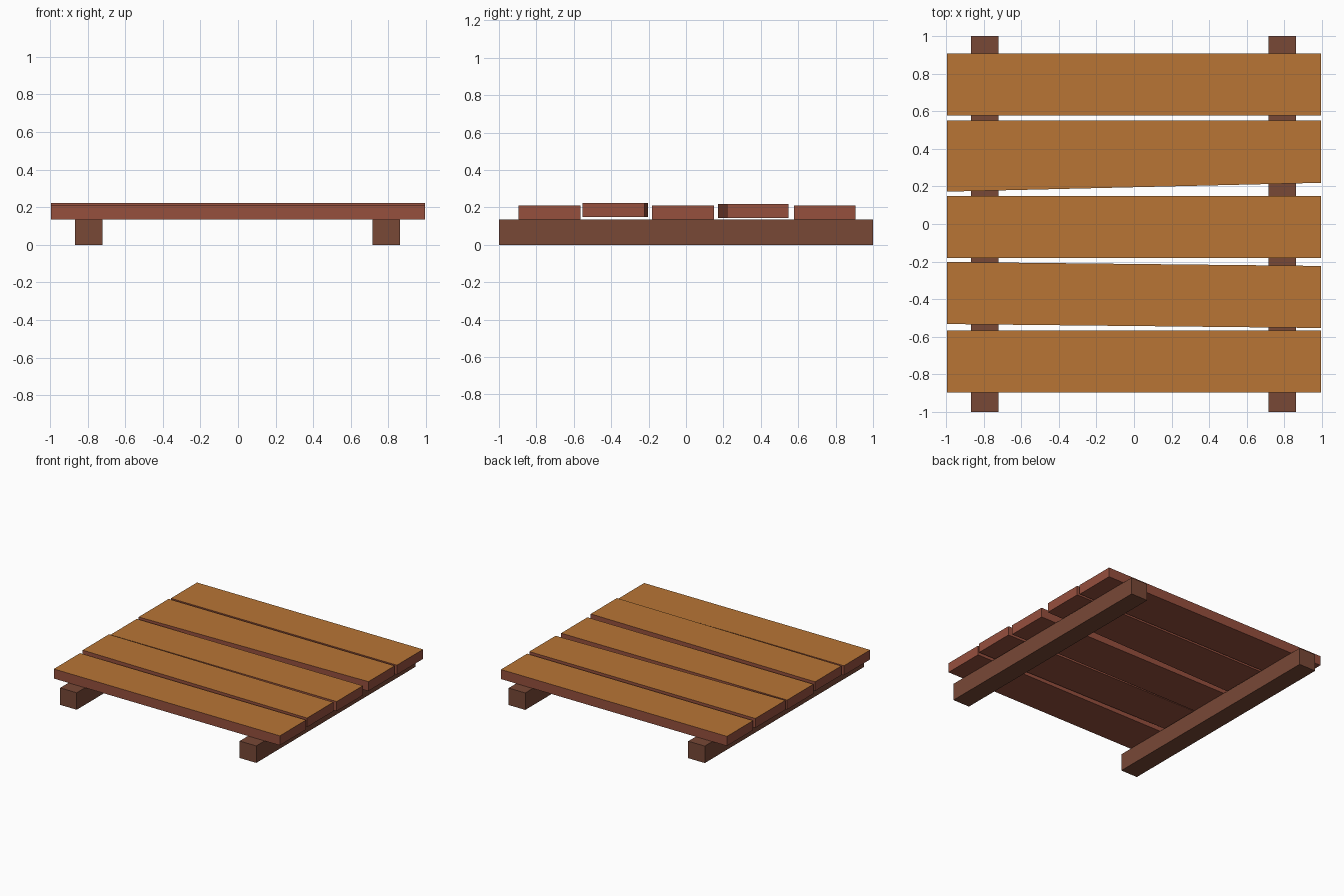
import bpy, bmesh

if "Cube" in bpy.data.objects:
    bpy.data.objects.remove(bpy.data.objects["Cube"])


def material(name, rgb):
    m = bpy.data.materials.new(name)
    m.diffuse_color = (*rgb, 1)
    m.use_nodes = True
    m.node_tree.nodes["Principled BSDF"].inputs["Base Color"].default_value = m.diffuse_color
    return m


TOP = material("orange wood", (0.479, 0.178, 0.036))
SIDE = material("red brown wood", (0.305, 0.080, 0.048))
BEAM = material("dark brown wood", (0.188, 0.065, 0.037))


def board(name, x0, x1, left, right, z0, z1, mats):
    """Box whose y range may differ at its left and right ends."""
    bm = bmesh.new()
    outline = [(x0, left[0]), (x1, right[0]), (x1, right[1]), (x0, left[1])]
    base = bm.faces.new([bm.verts.new((x, y, z0)) for x, y in outline])
    ext = bmesh.ops.extrude_face_region(bm, geom=[base], use_keep_orig=True)
    verts = [g for g in ext["geom"] if isinstance(g, bmesh.types.BMVert)]
    bmesh.ops.translate(bm, verts=verts, vec=(0, 0, z1 - z0))
    bmesh.ops.recalc_face_normals(bm, faces=bm.faces)
    # Upward faces take the second material when there is one
    for f in bm.faces:
        f.material_index = 1 if len(mats) > 1 and f.normal.z > 0.5 else 0
    me = bpy.data.meshes.new(name)
    bm.to_mesh(me)
    bm.free()
    for m in mats:
        me.materials.append(m)
    ob = bpy.data.objects.new(name, me)
    bpy.context.collection.objects.link(ob)
    return ob


# Two support beams running front to back
for name, x0 in (("left_beam", -0.866), ("right_beam", 0.715)):
    board(name, x0, x0 + 0.146, (-1, 1), (-1, 1), 0, 0.135, [BEAM])

# Five deck planks, front to back: left y range, right y range, z range
planks = [
    ((-0.895, -0.565), (-0.895, -0.565), 0.135, 0.211),
    ((-0.532, -0.202), (-0.553, -0.223), 0.149, 0.222),
    ((-0.181, 0.149), (-0.181, 0.149), 0.135, 0.211),
    ((0.172, 0.549), (0.219, 0.549), 0.142, 0.217),
    ((0.577, 0.906), (0.577, 0.906), 0.135, 0.211),
]
for i, (left, right, z0, z1) in enumerate(planks, 1):
    board(f"deck_plank_{i}", -0.995, 0.995, left, right, z0, z1, [SIDE, TOP])
